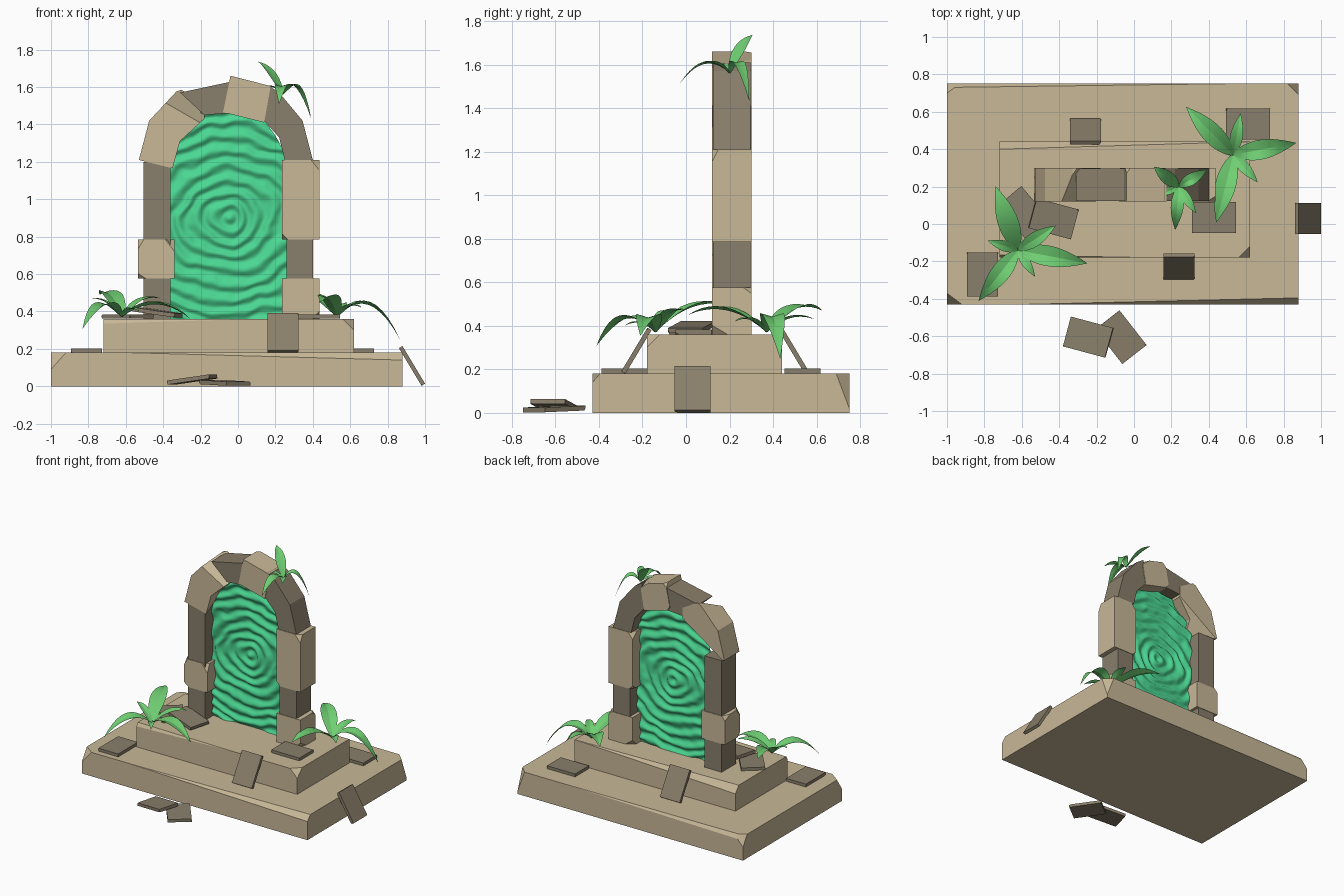
import bpy, bmesh, math, random
from mathutils import Vector, Matrix, Euler, noise

if "Cube" in bpy.data.objects:
    bpy.data.objects.remove(bpy.data.objects["Cube"])

random.seed(4)


def material(name, rgb):
    m = bpy.data.materials.new(name)
    m.diffuse_color = (*rgb, 1)
    m.use_nodes = True
    m.node_tree.nodes["Principled BSDF"].inputs["Base Color"].default_value = m.diffuse_color
    return m


LIGHT = material("light_stone", (0.58, 0.48, 0.31))
DARK = material("dark_stone", (0.25, 0.21, 0.145))
GREEN = material("leaf_green", (0.16, 0.62, 0.17))
GLOW = material("portal_green", (0.07, 0.68, 0.29))


def finish(name, bm, mat, smooth=None):
    bmesh.ops.recalc_face_normals(bm, faces=bm.faces)
    me = bpy.data.meshes.new(name)
    bm.to_mesh(me)
    bm.free()
    me.materials.append(mat)
    ob = bpy.data.objects.new(name, me)
    bpy.context.collection.objects.link(ob)
    if smooth:
        bpy.context.view_layer.objects.active = ob
        ob.select_set(True)
        bpy.ops.object.shade_smooth_by_angle(angle=math.radians(smooth))
        ob.select_set(False)
    return ob


def slice_off(bm, point, normal):
    geom = bm.verts[:] + bm.edges[:] + bm.faces[:]
    res = bmesh.ops.bisect_plane(bm, geom=geom, plane_co=point, plane_no=normal, clear_outer=True)
    edges = [e for e in res["geom_cut"] if isinstance(e, bmesh.types.BMEdge)]
    if edges:
        bmesh.ops.holes_fill(bm, edges=edges)


def chip(bm, count, depth):
    """Knock random corners off a convex stone."""
    corners = [v.co.copy() for v in bm.verts]
    c = sum(corners, Vector()) / len(corners)
    for v in random.sample(corners, min(count, len(corners))):
        n = Vector([math.copysign(random.uniform(0.4, 1), a) for a in v - c]).normalized()
        slice_off(bm, v - n * depth * random.uniform(0.5, 1), n)


def prism(outline, y0, y1):
    bm = bmesh.new()
    face = bm.faces.new([bm.verts.new((x, y0, z)) for x, z in outline])
    ext = bmesh.ops.extrude_face_region(bm, geom=[face])["geom"]
    bmesh.ops.translate(bm, vec=(0, y1 - y0, 0), verts=[g for g in ext if isinstance(g, bmesh.types.BMVert)])
    return bm


def rect(x0, x1, z0, z1):
    return [(x0, z0), (x1, z0), (x1, z1), (x0, z1)]


def slab(name, x, y, z, cuts):
    """Step with planes (three points each) cut from its rim."""
    bm = prism(rect(*x, *z), *y)
    c = Vector((sum(x) / 2, sum(y) / 2, sum(z) / 2))
    for a, b, d in cuts:
        a, b, d = Vector(a), Vector(b), Vector(d)
        n = (b - a).cross(d - a).normalized()
        slice_off(bm, a, n if n.dot(a - c) > 0 else -n)
    finish(name, bm, LIGHT)


# Stepped base
slab("lower_step", (-1, 0.88), (-0.43, 0.75), (0, 0.18), [
    [(-0.6, -0.43, 0.18), (0.88, -0.43, 0.14), (0.88, -0.395, 0.18)],
    [(-1, -0.43, 0.09), (-0.92, -0.43, 0.18), (-1, -0.37, 0.18)],
    [(0.88, 0.69, 0.18), (0.82, 0.75, 0.18), (0.88, 0.75, 0.02)],
    [(-1, 0.70, 0.18), (-0.93, 0.75, 0.18), (-1, 0.75, 0.1)],
    [(0.5, 0.75, 0.18), (-1, 0.75, 0.15), (-1, 0.73, 0.18)]])
slab("upper_step", (-0.72, 0.62), (-0.18, 0.44), (0.18, 0.36), [
    [(0.1, -0.18, 0.36), (-0.72, -0.18, 0.335), (-0.72, -0.165, 0.36)],
    [(0.56, -0.18, 0.36), (0.62, -0.18, 0.30), (0.62, -0.12, 0.36)],
    [(0.62, 0.44, 0.36), (-0.72, 0.40, 0.36), (-0.72, 0.44, 0.31)]])

# Arch stones: outline in x-z, material, corner chips
stones = {
    "left_column": (rect(-0.505, -0.36, 0.36, 1.2), DARK, 0),
    "left_block": (rect(-0.535, -0.34, 0.575, 0.785), LIGHT, 4),
    "right_foot_block": (rect(0.235, 0.435, 0.36, 0.575), LIGHT, 3),
    "right_column": (rect(0.26, 0.40, 0.57, 0.79), DARK, 0),
    "right_block": (rect(0.235, 0.435, 0.785, 1.21), LIGHT, 4),
    "left_arch_stone": ([(-0.53, 1.21), (-0.35, 1.165), (-0.31, 1.31), (-0.18, 1.43), (-0.18, 1.53),
                         (-0.29, 1.59), (-0.33, 1.575), (-0.475, 1.42)], LIGHT, 3),
    "top_arch_stone": ([(-0.31, 1.57), (-0.18, 1.45), (-0.05, 1.46), (-0.03, 1.63)], DARK, 0),
    "keystone": ([(-0.08, 1.465), (0.14, 1.41), (0.175, 1.605), (-0.04, 1.66)], LIGHT, 3),
    "right_arch_stone": ([(0.25, 1.21), (0.40, 1.21), (0.345, 1.42), (0.22, 1.57), (0.16, 1.61),
                          (0.14, 1.42), (0.22, 1.33)], DARK, 0),
}
for name, (outline, mat, chips) in stones.items():
    inset = 0.004 if mat is DARK else 0
    bm = prism(outline, 0.12 + inset, 0.30 - inset)
    chip(bm, chips, 0.03)
    finish(name, bm, mat)

# Fallen tiles: centre, rotation in degrees
tiles = [
    ((-0.245, -0.605, 0.036), (0, -8, -15)), ((-0.07, -0.605, 0.018), (0, 2, -52)),
    ((0.93, 0.03, 0.109), (0, 59, 0)), ((0.24, -0.228, 0.285), (0, 59, -90)),
    ((-0.26, 0.495, 0.285), (0, 59, 90)), ((-0.81, -0.27, 0.192), (0, 0, 90)),
    ((0.61, 0.535, 0.192), (0, 0, 0)), ((0.428, 0.035, 0.372), (0, 0, 0)),
    ((-0.43, 0.028, 0.395), (0, 8, -15)), ((-0.59, 0.06, 0.372), (0, 0, -50))]
for i, (pos, rot) in enumerate(tiles):
    bm = bmesh.new()
    bmesh.ops.create_cube(bm, size=1, matrix=Matrix.Diagonal((0.235, 0.165, 0.022, 1)))
    chip(bm, 3, 0.006)
    ob = finish(f"fallen_tile_{i + 1}", bm, DARK)
    ob.location = pos
    ob.rotation_euler = Euler([math.radians(a) for a in rot])

# Rippled portal surface filling the arch
bm = bmesh.new()
NX, NZ, CX = 64, 112, -0.05
rows = []
for j in range(NZ + 1):
    z = 0.36 + 1.115 * j / NZ
    t = max(0, (z - 1.17) / 0.305)
    half = 0.312 - 0.17 * t ** 1.7
    row = []
    for i in range(NX + 1):
        x = half * (2 * i / NX - 1)
        wob = noise.noise((x * 6, z * 6, 1.7)) * 0.035 + noise.noise((x * 15, z * 15, 5)) * 0.012
        r = math.hypot(x * 0.85, z - 0.9) + wob
        row.append(bm.verts.new((CX + x, 0.21 + 0.010 * math.sin(r * math.tau / 0.075), z)))
    rows.append(row)
for a, b in zip(rows, rows[1:]):
    for i in range(NX):
        bm.faces.new((a[i], a[i + 1], b[i + 1], b[i]))
finish("portal_surface", bm, GLOW, 80)


# Ferns: arched, creased leaves from a centre to each tip
def fern(name, base, tips):
    bm, base, n = bmesh.new(), Vector(base), 10
    for tip in tips:
        tip = Vector(tip)
        d = tip - base
        length = d.length
        mid = base + d * 0.5
        mid.z = base.z + 0.36 * length - 0.5 * min(d.z, 0) + 0.3 * max(d.z, 0)
        side = Vector((-d.y, d.x, 0)).normalized()
        prev = None
        for k in range(n + 1):
            t = k / n
            p = base * (1 - t) ** 2 + mid * 2 * t * (1 - t) + tip * t * t
            w = length * (0.02 * (1 - t) + 0.135 * math.sin(math.pi * t ** 0.85) ** 0.9) if k < n else 0.001
            lift = Vector((0, 0, w * 0.3))
            cur = [bm.verts.new(q) for q in (p + side * w + lift, p, p - side * w + lift)]
            if prev:
                for s in (0, 1):
                    bm.faces.new((prev[s], prev[s + 1], cur[s + 1], cur[s]))
            prev = cur
    finish(name, bm, GREEN, 25)


fern("left_fern", (-0.62, -0.14, 0.37), [
    (-0.74, 0.20, 0.49), (-0.25, -0.21, 0.355), (-0.83, -0.41, 0.31),
    (-0.42, -0.01, 0.47), (-0.78, -0.09, 0.47), (-0.53, -0.28, 0.40)])
fern("right_fern", (0.53, 0.37, 0.37), [
    (0.28, 0.625, 0.47), (0.866, 0.433, 0.25), (0.44, 0.01, 0.45),
    (0.66, 0.225, 0.42), (0.57, 0.59, 0.43)])
fern("arch_fern", (0.24, 0.20, 1.56), [
    (0.107, 0.305, 1.735), (0.39, 0.29, 1.435), (0.22, -0.03, 1.51),
    (0.33, 0.06, 1.60), (0.13, 0.15, 1.60)])
